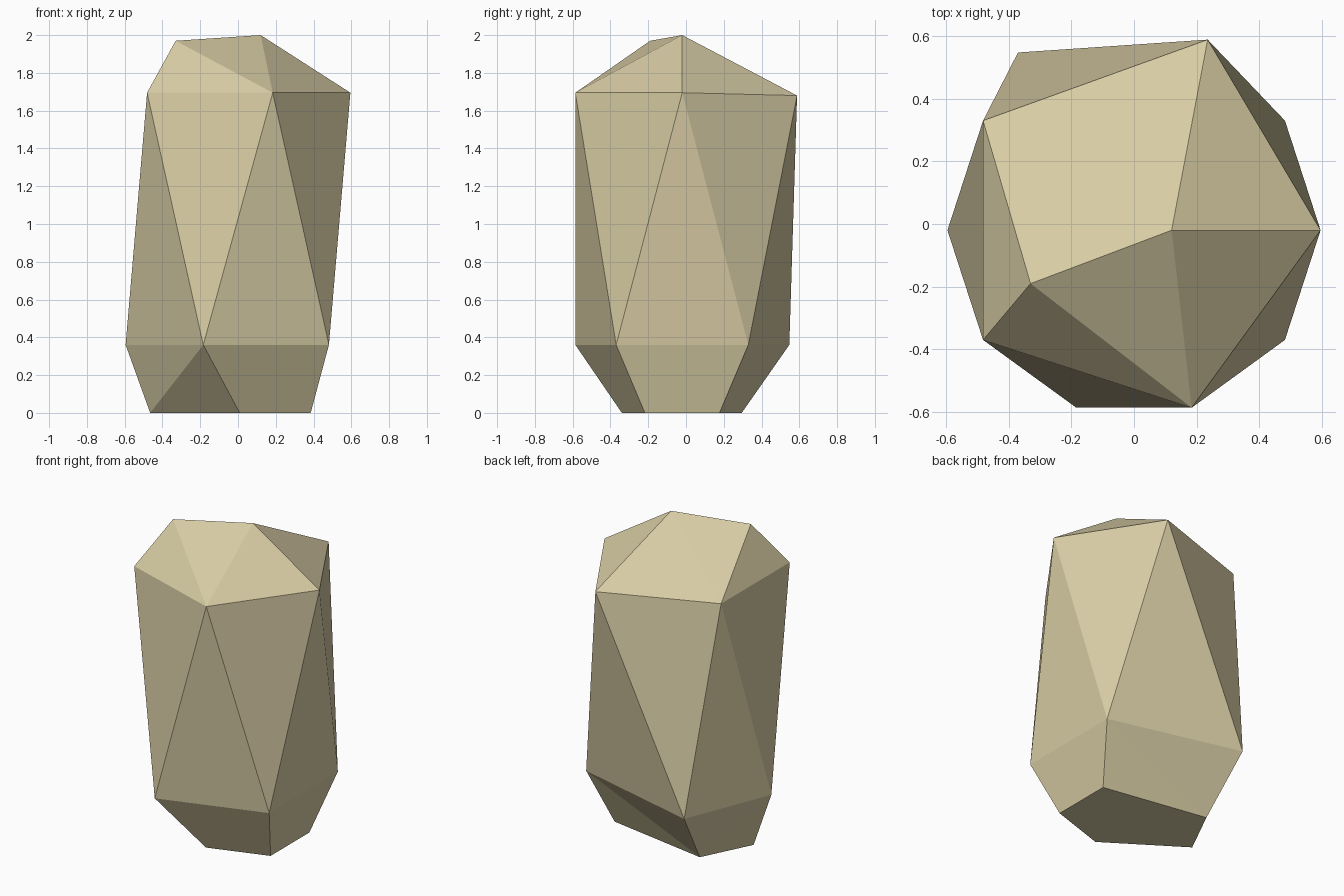
import bpy, bmesh
from math import cos, sin, radians

if "Cube" in bpy.data.objects:
    bpy.data.objects.remove(bpy.data.objects["Cube"])

CY = -0.02  # the crystal's axis sits slightly off centre


def ring(radius, z, start, dx=0.0, moved=None):
    """Five points clockwise from above; 'moved' overrides irregular corners."""
    pts = []
    for i in range(5):
        a = radians(start - 72 * i)
        pts.append((radius * cos(a) + dx, radius * sin(a) + CY, z))
    for i, p in (moved or {}).items():
        pts[i] = p
    return pts


bm = bmesh.new()


def verts(pts):
    return [bm.verts.new(p) for p in pts]


# Base pentagon, lower girdle, upper girdle and the two crown points
base = verts(ring(0.336, 0.0, 36, 0.113,
                  {3: (-0.465, -0.025, 0), 4: (-0.305, 0.295, 0)}))
low = verts(ring(0.595, 0.36, 36, 0, {4: (-0.37, 0.547, 0.36)}))
up = verts(ring(0.595, 1.695, 0, 0, {4: (0.235, 0.588, 1.68)}))
t0, t1 = verts([(0.12, -0.02, 2.0), (-0.33, -0.19, 1.97)])

bm.faces.new(base)
for i in range(5):
    j = (i + 1) % 5
    # Tall alternating side facets
    bm.faces.new((up[i], low[i], low[j]))
    bm.faces.new((up[i], low[j], up[j]))
    # Bevelled foot facets
    if i == 4:
        bm.faces.new((low[i], base[i], low[j]))
        bm.faces.new((low[j], base[i], base[j]))
    else:
        bm.faces.new((low[i], base[i], base[j]))
        bm.faces.new((low[i], base[j], low[j]))

# Crown facets
for f in ((t0, up[4], up[0]), (t0, up[0], up[1]), (t0, up[1], t1),
          (t1, up[1], up[2]), (t1, up[2], up[3]),
          (t0, t1, up[3]), (t0, up[3], up[4])):
    bm.faces.new(f)

bmesh.ops.recalc_face_normals(bm, faces=bm.faces[:])
mesh = bpy.data.meshes.new("faceted_stone")
bm.to_mesh(mesh)
bm.free()
stone = bpy.data.objects.new("faceted_stone", mesh)
bpy.context.collection.objects.link(stone)

# Sandy stone colour
mat = bpy.data.materials.new("sandstone")
mat.diffuse_color = (0.68, 0.60, 0.37, 1)
mat.use_nodes = True
mat.node_tree.nodes["Principled BSDF"].inputs["Base Color"].default_value = mat.diffuse_color
mesh.materials.append(mat)
